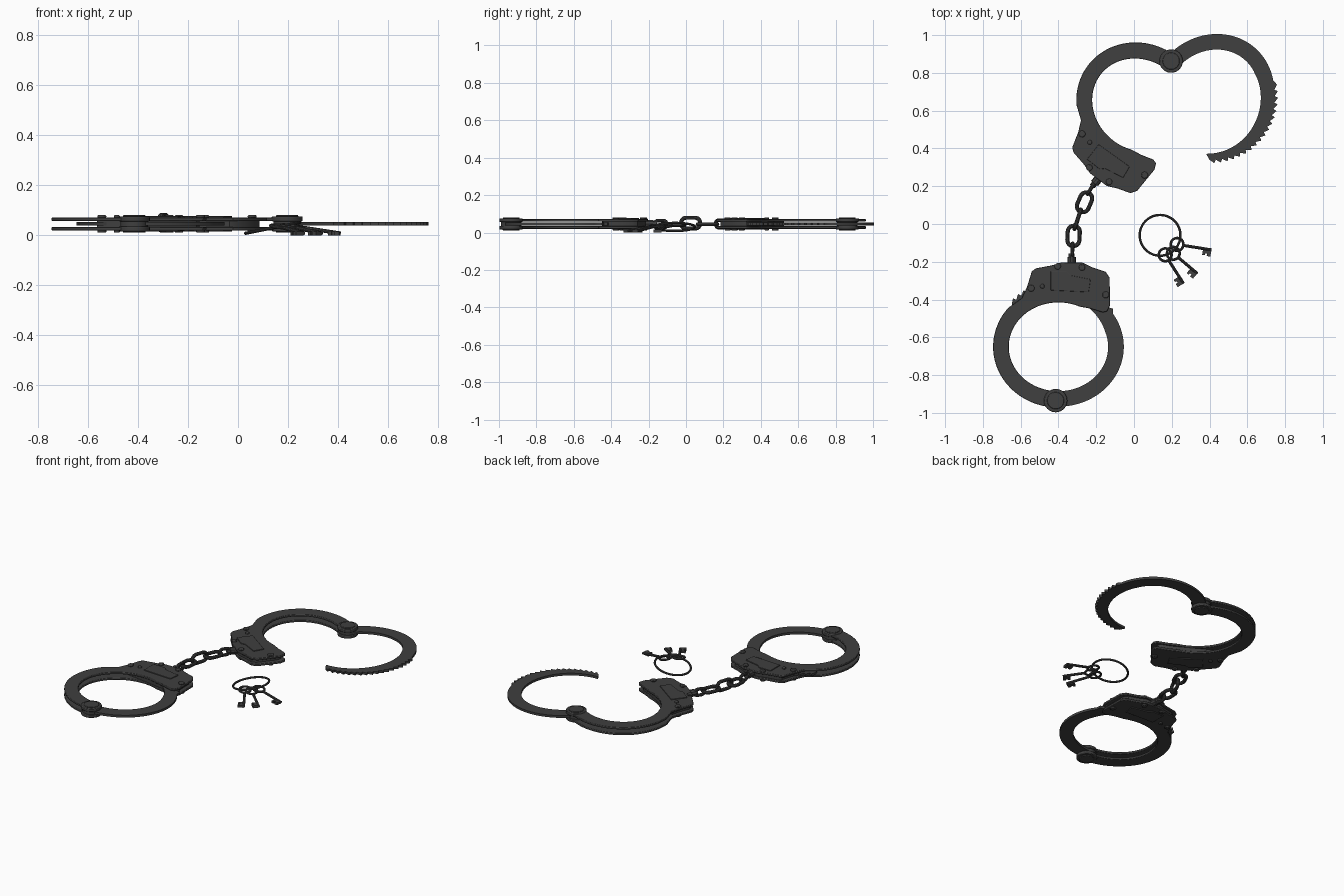
import bpy, bmesh, math
from math import sin, cos, radians, pi
from mathutils import Vector

cube = bpy.data.objects.get("Cube")
if cube:
    bpy.data.objects.remove(cube, do_unlink=True)

steel = bpy.data.materials.new("dark_steel")
steel.use_nodes = True
STEEL = (0.05, 0.05, 0.05, 1)
steel.diffuse_color = STEEL
steel.node_tree.nodes["Principled BSDF"].inputs["Base Color"].default_value = STEEL

MID = 0.046                       # height of the cuffs' middle layer
PIVOT = Vector((-0.015, -0.285))  # hinge, relative to the ring centre


def finish(name, mesh, bevel=0.0):
    ob = bpy.data.objects.new(name, mesh)
    bpy.context.collection.objects.link(ob)
    mesh.materials.clear()
    mesh.materials.append(steel)
    if bevel:
        mod = ob.modifiers.new("soft_edge", "BEVEL")
        mod.width = bevel
        mod.segments = 2
        mod.limit_method = "ANGLE"
        mod.angle_limit = radians(50)
    bpy.ops.object.select_all(action="DESELECT")
    ob.select_set(True)
    bpy.context.view_layer.objects.active = ob
    bpy.ops.object.shade_smooth_by_angle(angle=radians(35))
    return ob


def prism(name, pts, z0, z1, bevel=0.0):
    """Extrude a flat outline between two heights."""
    bm = bmesh.new()
    face = bm.faces.new([bm.verts.new((p[0], p[1], z0)) for p in pts])
    top = bmesh.ops.extrude_face_region(bm, geom=[face])["geom"]
    bmesh.ops.translate(bm, vec=(0, 0, z1 - z0),
                        verts=[g for g in top if isinstance(g, bmesh.types.BMVert)])
    bmesh.ops.recalc_face_normals(bm, faces=bm.faces)
    mesh = bpy.data.meshes.new(name)
    bm.to_mesh(mesh)
    bm.free()
    return finish(name, mesh, bevel)


def tube(name, pts, radius, closed=True):
    """Round wire along a path."""
    cu = bpy.data.curves.new(name, "CURVE")
    cu.dimensions = "3D"
    cu.bevel_depth = radius
    cu.bevel_resolution = 3
    cu.use_fill_caps = True
    sp = cu.splines.new("POLY")
    sp.points.add(len(pts) - 1)
    for sp_pt, p in zip(sp.points, pts):
        sp_pt.co = (*p, 1)
    sp.use_cyclic_u = closed
    tmp = bpy.data.objects.new(name + "_path", cu)
    bpy.context.collection.objects.link(tmp)
    deps = bpy.context.evaluated_depsgraph_get()
    mesh = bpy.data.meshes.new_from_object(tmp.evaluated_get(deps))
    bpy.data.objects.remove(tmp, do_unlink=True)
    return finish(name, mesh)


def arc(rx, ry, a0, a1, n, c=(0, 0)):
    angles = [radians(a0 + (a1 - a0) * i / n) for i in range(n + 1)]
    return [Vector((c[0] + rx * cos(a), c[1] + ry * sin(a))) for a in angles]


def disc(c, r, n=24):
    return arc(r, r, 0, 360 - 360 / n, n - 1, c)


# Lock housing outline, hook end first, relative to the ring centre
HOUSING = [(.17, .202), (.235, .182), (.258, .188), (.273, .22), (.271, .365), (.25, .397),
           (.181, .42), (.15, .435), (.128, .445), (.017, .447), (-.035, .431), (-.12, .415),
           (-.141, .399), (-.167, .315), (-.194, .257)]
LOCK = [(-.041, .399), (.044, .399), (.065, .378), (.17, .357), (.16, .289), (-.041, .299)]
RIVETS = [(-.145, .31, .018), (-.085, .32, .012), (-.004, .426, .017),
          (.125, .42, .017), (.25, .275, .018)]


def swing_arm_outline():
    outer = arc(.346, .317, -93, 33, 40)
    teeth = 18
    for i in range(teeth):        # saw teeth up to the tip
        a = radians(35 + 104 * i / teeth)
        b = radians(35 + 104 * (i + .75) / teeth)
        outer += [Vector((.352 * cos(a), .352 * sin(a))),
                  Vector((.334 * cos(b), .334 * sin(b)))]
    inner = []
    for i in range(61):           # inner edge narrows the arm toward the tip
        d = 141 - 234 * i / 60
        t = max(0, (d - 20) / 120)
        a = radians(d)
        inner.append(Vector(((.263 + .04 * t) * cos(a), (.235 + .068 * t) * sin(a))))
    return outer + inner


def build_cuff(side, place, swing):
    """place maps ring coordinates to the world; swing opens the arm."""
    fixed = (arc(.346, .322, 140, 267, 40) + arc(.263, .235, 267, 65, 60)
             + [Vector(p) for p in HOUSING])
    for level, s in (("upper", 1), ("lower", -1)):
        def layer(part, pts, near, far, bevel=0.0):
            z = sorted((MID + s * near, MID + s * far))
            prism(f"{side}_{level}_{part}", [place(p) for p in pts], *z, bevel)
        layer("cheek_plate", fixed, .012, .026, .003)
        layer("hinge_boss", disc(PIVOT, .062, 32), .010, .030, .004)
        layer("hinge_pin", disc(PIVOT, .045, 32), .028, .035, .003)
        layer("lock_cover", [Vector(p) for p in LOCK], .024, .031, .002)
        for i, (x, y, r) in enumerate(RIVETS):
            layer(f"rivet_{i + 1}", disc((x, y), r, 16), .024, .035, .004)
    # spacer between the cheek plates
    mid = Vector((.05, .34))
    core = [mid + (Vector(p) - mid) * .88 for p in HOUSING]
    prism(side + "_lock_spacer", [place(p) for p in core], MID - .0125, MID + .0125)
    # swing arm turned about the hinge
    c, s = cos(swing), sin(swing)

    def turn(p):
        d = p - PIVOT
        return PIVOT + Vector((d.x * c - d.y * s, d.x * s + d.y * c))
    prism(side + "_swing_arm", [place(turn(p)) for p in swing_arm_outline()],
          MID - .0075, MID + .0075)
    prism(side + "_arm_knuckle", [place(p) for p in disc(PIVOT, .055)], MID - .012, MID + .012)
    # swivel post and its collar
    for part, y0, y1, r in (("swivel_post", .42, .495, .016), ("swivel_collar", .43, .475, .023)):
        tube(f"{side}_{part}", [(*place(Vector((.07, y))), MID) for y in (y0, y1)], r, False)


CLOSED_AT = Vector((-.40, -.65))
ANCHOR = Vector((-.145, .31))
OPEN_AT = Vector((-.275, .477))
FLIP = radians(-38.4)


def place_closed(p):
    return p + CLOSED_AT


def place_open(p):
    d = p - ANCHOR
    return OPEN_AT + Vector((d.x * cos(FLIP) + d.y * sin(FLIP), d.x * sin(FLIP) - d.y * cos(FLIP)))


build_cuff("closed_cuff", place_closed, 0)
build_cuff("open_cuff", place_open, radians(-84))


def chain_link(name, c, direction, length, width, upright, wire=.011):
    """Oval link; c is the centre and upright links stand on edge."""
    r = width / 2 - wire
    half = length / 2 - wire - r
    loop = arc(r, r, -90, 90, 12, (half, 0)) + arc(r, r, 90, 270, 12, (-half, 0))
    u = Vector((cos(radians(direction)), sin(radians(direction)), 0))
    v = Vector((0, 0, 1)) if upright else Vector((-u.y, u.x, 0))
    tube(name, [Vector(c) + u * p.x + v * p.y for p in loop], wire)


chain_link("closed_cuff_eye", (-.326, -.135, .044), 88, .085, .06, True, .01)
chain_link("chain_link_1", (-.32, -.063, .040), 87, .13, .086, False)
chain_link("chain_link_2", (-.298, .025, .050), 72, .13, .08, True)
chain_link("chain_link_3", (-.262, .115, .044), 67, .13, .086, False)
chain_link("open_cuff_eye", (-.229, .186, .046), 58, .085, .06, True, .01)

# Key ring, leaning up toward its right side
tube("key_ring", [(p.x, p.y, .03 + .2 * (p.x - .138)) for p in disc((.138, -.06), .108, 48)], .0065)

KEYS = [((.228, -.108), (.41, -.137)), ((.208, -.155), (.335, -.262)), ((.165, -.163), (.262, -.315))]
for i, (head, tip) in enumerate(KEYS):
    h, t = Vector((*head, .036)), Vector((*tip, .008))
    d = (t - h).normalized()
    side = Vector((d.y, -d.x, 0)).normalized()
    tube(f"key_{i + 1}_bow", [h + d * p.x + side * p.y for p in disc((0, 0), .034, 28)], .007)
    tube(f"key_{i + 1}_shaft", [h + d * .034, t], .008, False)
    # notched bit beside the end of the shaft
    notch = [(-.045, 0), (-.045, .034), (-.031, .034), (-.031, .024), (-.02, .024),
             (-.02, .036), (0, .036), (0, 0)]
    prism(f"key_{i + 1}_bit", [t + d * a + side * b for a, b in notch], 0, .016)
